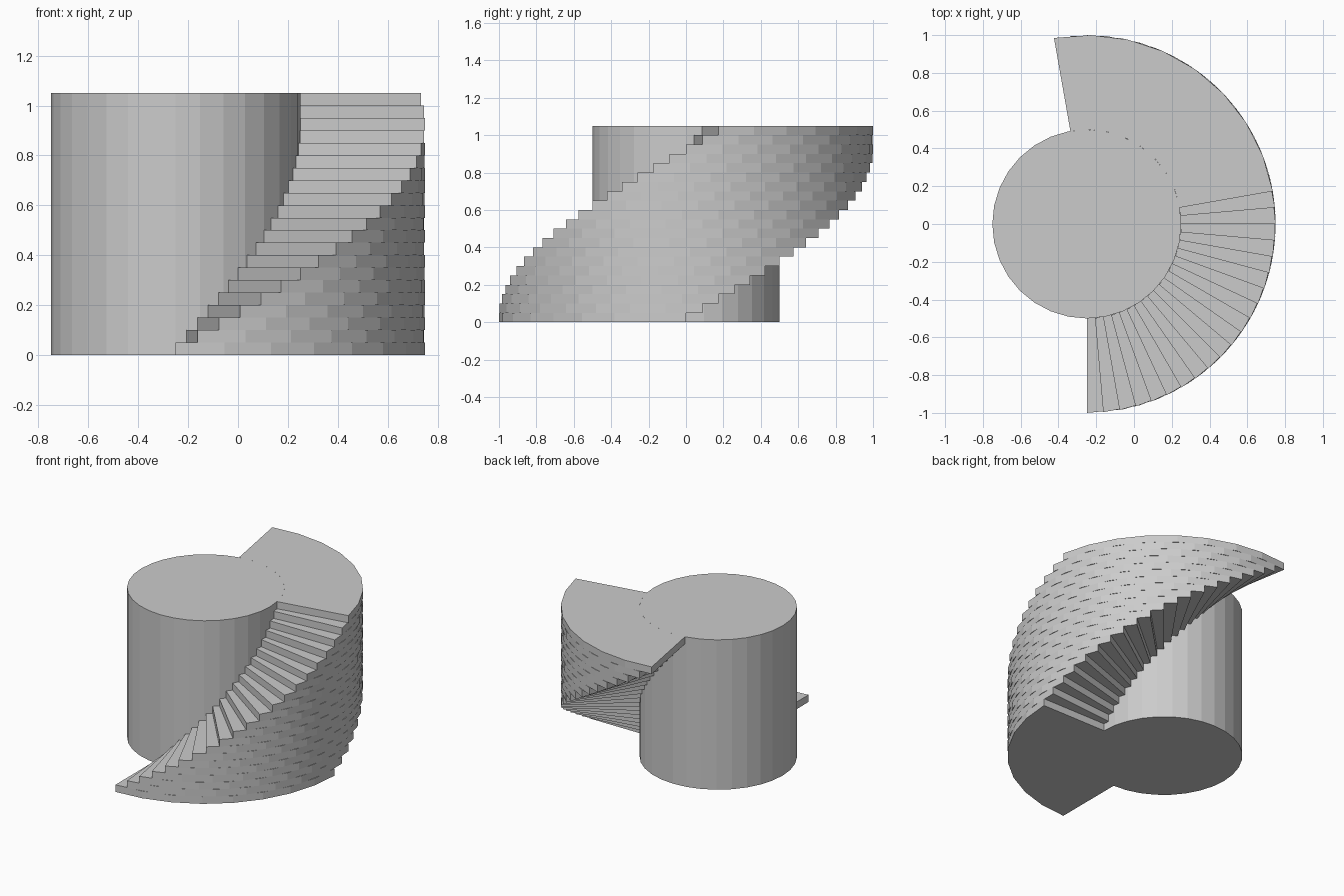
import bpy, bmesh
from math import cos, sin, radians

if "Cube" in bpy.data.objects:
    bpy.data.objects.remove(bpy.data.objects["Cube"])

CX = -0.25              # axis of the stair
INNER, OUTER = 0.5, 1.0
RISE, STEPS, TURN = 0.05, 21, 5
SPAN, SEGMENTS = 90, 8


def prism(name, outline, z0, z1):
    """Extrude a flat outline from z0 to z1."""
    bm = bmesh.new()
    face = bm.faces.new([bm.verts.new((x, y, z0)) for x, y in outline])
    top = bmesh.ops.extrude_face_region(bm, geom=[face], use_keep_orig=True)
    verts = [v for v in top["geom"] if isinstance(v, bmesh.types.BMVert)]
    bmesh.ops.translate(bm, verts=verts, vec=(0, 0, z1 - z0))
    bmesh.ops.recalc_face_normals(bm, faces=bm.faces)
    mesh = bpy.data.meshes.new(name)
    bm.to_mesh(mesh)
    bm.free()
    obj = bpy.data.objects.new(name, mesh)
    bpy.context.collection.objects.link(obj)
    return obj


def arc(radius, start, span, segments):
    angles = [radians(start + span * i / segments) for i in range(segments + 1)]
    return [(CX + radius * cos(a), radius * sin(a)) for a in angles]


# Central column
prism("column", arc(INNER, 0, 360, 32)[:-1], 0, RISE * STEPS)

# Stacked quarter-ring steps, each turned a little further round the column
for i in range(STEPS):
    start = -90 + TURN * i
    outline = arc(OUTER, start, SPAN, SEGMENTS) + arc(INNER, start, SPAN, SEGMENTS)[::-1]
    prism(f"step_{i + 1:02d}", outline, RISE * i, RISE * (i + 1))
